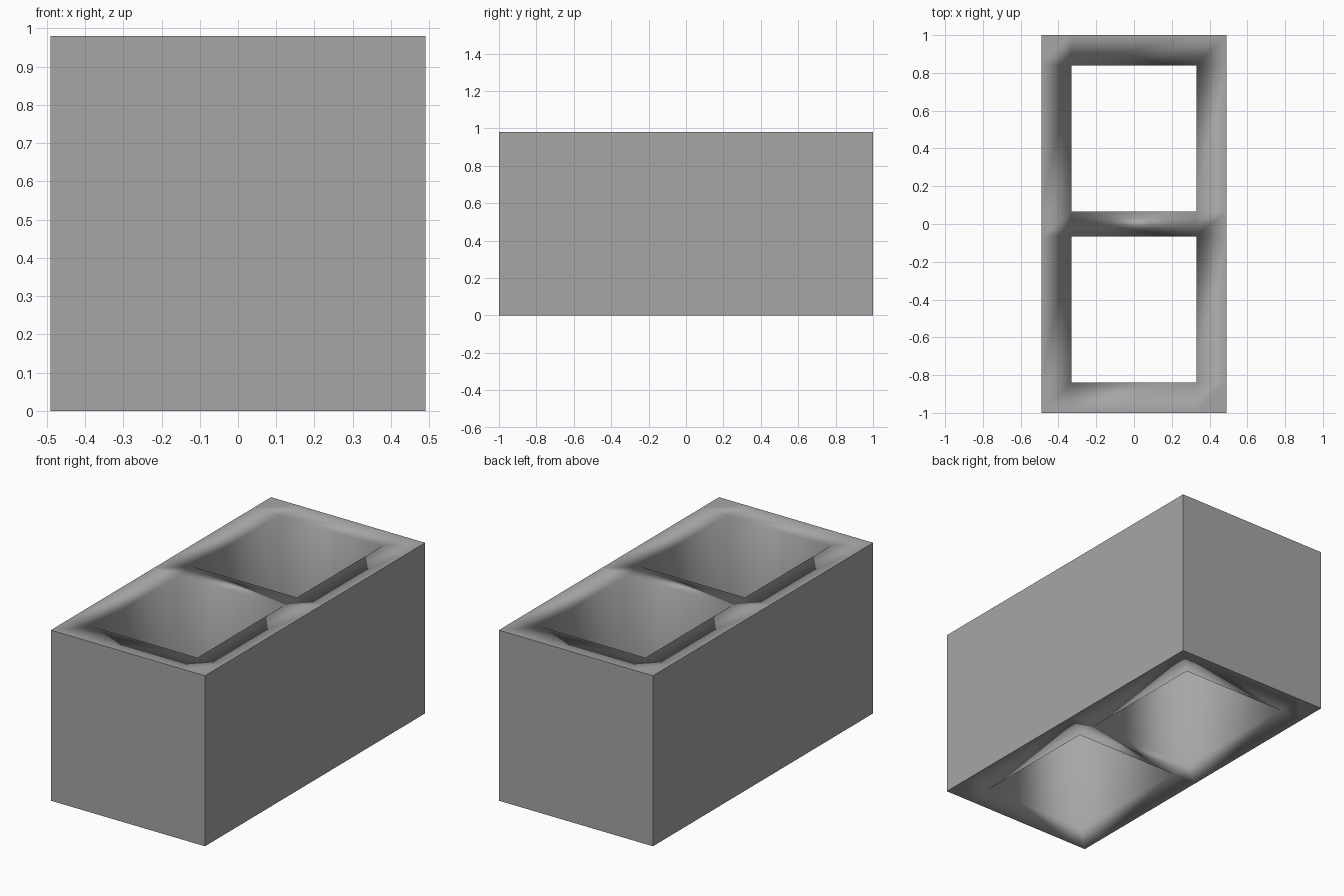
import bpy
import bmesh

if "Cube" in bpy.data.objects:
    bpy.data.objects.remove(bpy.data.objects["Cube"], do_unlink=True)

# Concrete colour
concrete = bpy.data.materials.new("concrete_grey")
concrete.use_nodes = True
colour = (0.38, 0.38, 0.38, 1.0)
concrete.diffuse_color = colour
concrete.node_tree.nodes["Principled BSDF"].inputs["Base Color"].default_value = colour

# Block plan: outer walls, a middle web and two square through-holes
HEIGHT = 0.98
XS = [-0.49, -0.33, 0.33, 0.49]
YS = [-1.0, -0.84, -0.065, 0.065, 0.84, 1.0]
HOLES = {(1, 1), (1, 3)}

bm = bmesh.new()


def plan_layer(z):
    """Flat grid of the block plan with the hole cells left open."""
    verts = [[bm.verts.new((x, y, z)) for y in YS] for x in XS]
    for i in range(len(XS) - 1):
        for j in range(len(YS) - 1):
            if (i, j) not in HOLES:
                bm.faces.new((verts[i][j], verts[i + 1][j],
                              verts[i + 1][j + 1], verts[i][j + 1]))


plan_layer(0)
plan_layer(HEIGHT)

# Outer sides and hole walls join the two layers
rims = [e for e in bm.edges if e.is_boundary]
top_at = {v.co.xy.to_tuple(4): v for v in bm.verts if v.co.z > HEIGHT / 2}
for edge in rims:
    a, b = edge.verts
    if a.co.z < HEIGHT / 2:
        bm.faces.new((a, b, top_at[b.co.xy.to_tuple(4)], top_at[a.co.xy.to_tuple(4)]))
bmesh.ops.recalc_face_normals(bm, faces=bm.faces)


def is_outer(v):
    return abs(v.co.x) > XS[-1] - 0.01 or abs(v.co.y) > YS[-1] - 0.01


# Outer box edges stay sharp, hole rims and corners shade smooth
for face in bm.faces:
    face.smooth = True
for edge in bm.edges:
    if edge.calc_face_angle(0) > 1 and all(is_outer(v) for v in edge.verts):
        edge.smooth = False

mesh = bpy.data.meshes.new("hollow_block")
bm.to_mesh(mesh)
bm.free()
mesh.materials.append(concrete)
block = bpy.data.objects.new("hollow_block", mesh)
bpy.context.collection.objects.link(block)

# Large walls lead the shading
weighted = block.modifiers.new("wall_shading", "WEIGHTED_NORMAL")
weighted.mode = "FACE_AREA"
weighted.keep_sharp = True
